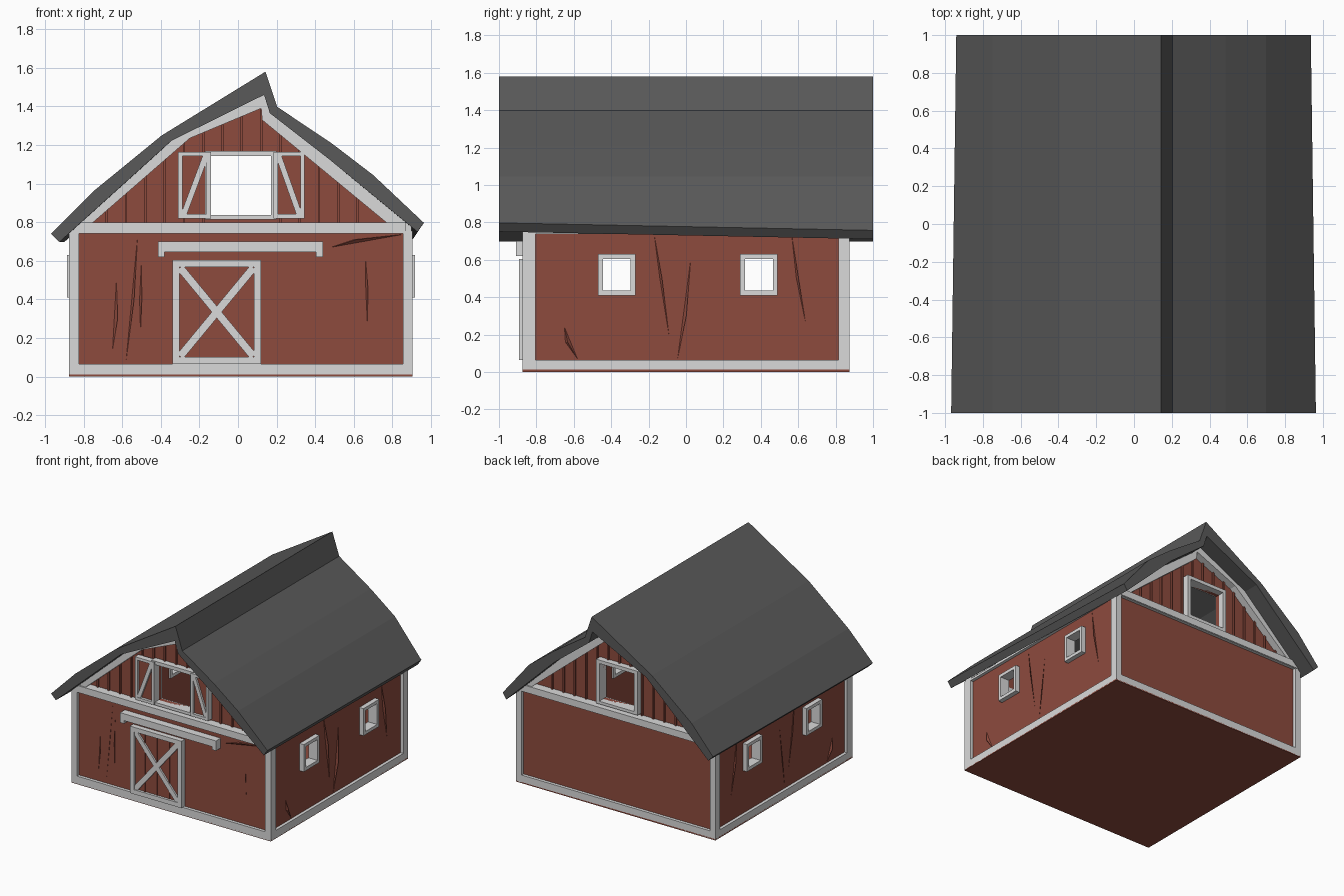
import bpy, bmesh
from mathutils import Matrix, Vector

if "Cube" in bpy.data.objects:
    bpy.data.objects.remove(bpy.data.objects["Cube"])


def material(name, rgb):
    m = bpy.data.materials.new(name)
    m.use_nodes = True
    m.diffuse_color = (*rgb, 1)
    m.node_tree.nodes["Principled BSDF"].inputs["Base Color"].default_value = (*rgb, 1)
    return m


RED = material("barn red", (0.27, 0.07, 0.048))
WHITE = material("trim white", (0.7, 0.7, 0.7))
GREY = material("roof grey", (0.1, 0.1, 0.1))

LEFT, RIGHT, END = -0.875, 0.905, 0.875     # outer wall limits
AXES = {"front": ((1, 0, 0), (0, 0, 1), (0, -1, 0)),
        "side": ((0, 1, 0), (0, 0, 1), (1, 0, 0)),
        "flat": ((1, 0, 0), (0, 1, 0), (0, 0, 1))}
DEPTH = {"front": Vector((0, 1, 0)), "side": Vector((1, 0, 0)), "flat": Vector((0, 0, 1))}


def finish(name, bm, mat):
    bmesh.ops.remove_doubles(bm, verts=bm.verts, dist=1e-5)
    bmesh.ops.recalc_face_normals(bm, faces=bm.faces)
    mesh = bpy.data.meshes.new(name)
    bm.to_mesh(mesh)
    bm.free()
    mesh.materials.clear()
    mesh.materials.append(mat)
    for p in mesh.polygons:
        p.use_smooth = False
        p.material_index = 0
    ob = bpy.data.objects.new(name, mesh)
    bpy.context.collection.objects.link(ob)
    return ob


def panel(name, outlines, plane, d0, d1, mat):
    """Extrude outlines (later ones are holes) between two depths of a plane."""
    curve = bpy.data.curves.new(name, "CURVE")
    curve.dimensions, curve.fill_mode = "2D", "BOTH"
    curve.extrude = abs(d1 - d0) / 2
    for pts in outlines:
        s = curve.splines.new("POLY")
        s.points.add(len(pts) - 1)
        for p, (u, v) in zip(s.points, pts):
            p.co = (u, v, 0, 1)
        s.use_cyclic_u = True
    temp = bpy.data.objects.new("temporary_outline", curve)
    bpy.context.collection.objects.link(temp)
    deps = bpy.context.evaluated_depsgraph_get()
    mesh = bpy.data.meshes.new_from_object(temp.evaluated_get(deps))
    bpy.data.objects.remove(temp)
    bpy.data.curves.remove(curve)
    m = Matrix(AXES[plane]).transposed().to_4x4()
    m.translation = DEPTH[plane] * ((d0 + d1) / 2)
    mesh.transform(m)
    bm = bmesh.new()
    bm.from_mesh(mesh)
    bpy.data.meshes.remove(mesh)
    return finish(name, bm, mat)


def rect(u0, u1, v0, v1):
    return [(u0, v0), (u1, v0), (u1, v1), (u0, v1)]


def inset(u0, u1, v0, v1, w):
    return [rect(u0, u1, v0, v1), rect(u0 + w, u1 - w, v0 + w, v1 - w)]


def strip(a, b, w):
    a, b = Vector(a), Vector(b)
    n = (b - a).orthogonal().normalized() * w / 2
    return [tuple(p) for p in (a + n, b + n, b - n, a - n)]


def splinter(name, pts, plane, d, out):
    """Thin raised sliver of loose board on a wall."""
    bm = bmesh.new()
    place = lambda u, v, k: (u, k, v) if plane == "front" else (k, u, v)
    top, mid, low = pts
    a, b, c = [bm.verts.new(place(u, v, d)) for u, v in pts]
    tip = bm.verts.new(place(mid[0] + 0.012, mid[1], d + out))
    for f in ((a, b, c), (a, b, tip), (b, c, tip), (c, a, tip)):
        bm.faces.new(f)
    finish(name, bm, RED)


# Roof: lopsided profile, eaves drawn in a little towards the back
under = [(0.93, 0.75), (0.474, 1.125), (0.165, 1.365), (0.135, 1.46), (-0.345, 1.222), (-0.925, 0.698)]
front = [(-0.968, 0.74), (-0.75, 0.96), (-0.395, 1.25), (0.142, 1.58), (0.203, 1.398),
         (0.484, 1.21), (0.70, 1.045), (0.963, 0.797)] + under
rear = [(x * 0.972, z - 0.04 * (x > 0.9)) if abs(x) > 0.9 else (x, z) for x, z in front]
bm = bmesh.new()
f = [bm.verts.new((x, -1, z)) for x, z in front]
b = [bm.verts.new((x, 1, z)) for x, z in rear]
bm.faces.new(f)
bm.faces.new(b)
for i in range(len(f)):
    j = (i + 1) % len(f)
    bm.faces.new((f[i], f[j], b[j], b[i]))
finish("roof", bm, GREY)

# Floor
panel("floor", [rect(LEFT, RIGHT, -END, END)], "flat", 0, 0.012, RED)

# Side walls with windows, trim and window boxes
for side, edge, s in (("left", RIGHT, 1), ("right", LEFT, -1)):
    face = edge - 0.025 * s
    windows = [(-0.47, -0.27), (0.29, 0.49)]
    holes = [rect(a + 0.025, c - 0.025, 0.43, 0.605) for a, c in windows]
    panel(side + "_wall", [rect(-0.85, 0.85, 0.005, 0.75)] + holes, "side", face - 0.03 * s, face, RED)
    panel(side + "_wall_trim", [rect(-END, END, 0.004, 0.755), rect(-0.805, 0.815, 0.065, 0.737)],
          "side", edge - 0.05 * s, edge, WHITE)
    for i, (a, c) in enumerate(windows):
        panel(f"{side}_window_frame_{i}", inset(a, c, 0.41, 0.63, 0.026), "side",
              face - 0.045 * s, edge + 0.012 * s, WHITE)
    for i, pts in enumerate(([(-0.17, 0.735), (-0.14, 0.5), (-0.09, 0.19)],
                             [(0.025, 0.6), (-0.01, 0.3), (-0.045, 0.07)],
                             [(0.565, 0.735), (0.59, 0.5), (0.64, 0.26)],
                             [(-0.65, 0.24), (-0.645, 0.16), (-0.58, 0.07)])):
        splinter(f"{side}_wall_splinter_{i}", pts, "side", face, 0.015 * s)

# End walls: lower wall, trim, gable, rake boards, loft opening
gable = [(-0.85, 0.75), (-0.345, 1.215), (0.13, 1.45), (0.16, 1.36), (0.47, 1.12), (0.89, 0.77), (0.89, 0.75)]
rake = [(-0.87, 0.748), (-0.345, 1.222), (0.135, 1.46), (0.165, 1.365), (0.474, 1.125), (0.90, 0.774),
        (0.90, 0.748), (0.83, 0.748), (0.125, 1.33), (0.12, 1.39), (-0.25, 1.235), (-0.81, 0.748)]
loft = rect(-0.14, 0.172, 0.838, 1.142)


def gable_height(x):
    for (x0, z0), (x1, z1) in zip(gable, gable[1:]):
        if x0 <= x < x1:
            return z0 + (z1 - z0) * (x - x0) / (x1 - x0)
    return 0.75


for end, s in (("front", -1), ("back", 1)):
    edge, face, recess = END * s, 0.85 * s, 0.81 * s
    panel(end + "_lower_wall", [rect(LEFT + 0.01, RIGHT - 0.01, 0.005, 0.76)], "front", face - 0.03 * s, face, RED)
    panel(end + "_wall_trim", [rect(LEFT, RIGHT, 0.004, 0.755), rect(-0.825, 0.86, 0.065, 0.742)],
          "front", edge - 0.045 * s, edge, WHITE)
    panel(end + "_loft_band", [rect(-0.865, 0.87, 0.745, 0.8)], "front", 0.78 * s, edge + 0.005 * s, WHITE)
    panel(end + "_gable", [gable, loft], "front", recess - 0.03 * s, recess, RED)
    panel(end + "_rake_boards", [rake], "front", recess - 0.01 * s, edge - 0.005 * s, WHITE)
    panel(end + "_loft_frame", [rect(-0.17, 0.2, 0.815, 1.17), loft], "front", recess - 0.04 * s, edge - 0.015 * s, WHITE)
    # Raised plank seams beside and above the opening
    for i in range(14):
        x = -0.68 + 0.1 * i
        low = 1.165 if -0.18 < x < 0.21 else 0.79
        panel(f"{end}_plank_seam_{i}", [rect(x - 0.006, x + 0.006, low, gable_height(x) - 0.02)],
              "front", recess - 0.005 * s, recess + 0.014 * s, RED)

# Loft shutters, standing open
for side, a, c, brace in (("right", -0.31, -0.14, ((-0.283, 0.835), (-0.165, 1.15))),
                          ("left", 0.185, 0.345, ((0.208, 1.15), (0.32, 0.835)))):
    panel(side + "_shutter_panel", [rect(a + 0.01, c - 0.01, 0.83, 1.155)], "front", -0.85, -0.83, RED)
    panel(side + "_shutter_frame", inset(a, c, 0.82, 1.165, 0.022), "front", -0.872, -0.825, WHITE)
    panel(side + "_shutter_brace", [strip(*brace, 0.03)], "front", -0.867, -0.84, WHITE)

# Barn door with crossed braces and sliding rail
panel("door_panel", [rect(-0.33, 0.11, 0.07, 0.6)], "front", -0.872, -0.84, RED)
panel("door_frame", inset(-0.34, 0.12, 0.065, 0.605, 0.036), "front", -0.892, -0.84, WHITE)
panel("door_brace_rising", [strip((-0.3, 0.105), (0.08, 0.565), 0.04)], "front", -0.887, -0.85, WHITE)
panel("door_brace_falling", [strip((-0.3, 0.565), (0.08, 0.105), 0.04)], "front", -0.886, -0.85, WHITE)
for i in range(3):
    x = -0.22 + 0.11 * i
    panel(f"door_seam_{i}", [rect(x - 0.004, x + 0.004, 0.1, 0.57)], "front", -0.878, -0.85, RED)
panel("door_rail", [rect(-0.415, 0.44, 0.645, 0.7)], "front", -0.91, -0.84, WHITE)
for name, x in (("right", -0.415), ("left", 0.405)):
    panel(name + "_rail_bracket", [rect(x, x + 0.035, 0.62, 0.65)], "front", -0.91, -0.84, WHITE)

# Loose boards on the front wall
for i, pts in enumerate(([(-0.52, 0.73), (-0.55, 0.4), (-0.58, 0.08)],
                         [(-0.63, 0.5), (-0.635, 0.3), (-0.65, 0.14)],
                         [(-0.5, 0.6), (-0.51, 0.4), (-0.505, 0.23)],
                         [(0.86, 0.738), (0.6, 0.71), (0.48, 0.67)],
                         [(0.66, 0.62), (0.662, 0.45), (0.67, 0.28)])):
    splinter(f"front_wall_splinter_{i}", pts, "front", -0.85, -0.015)
